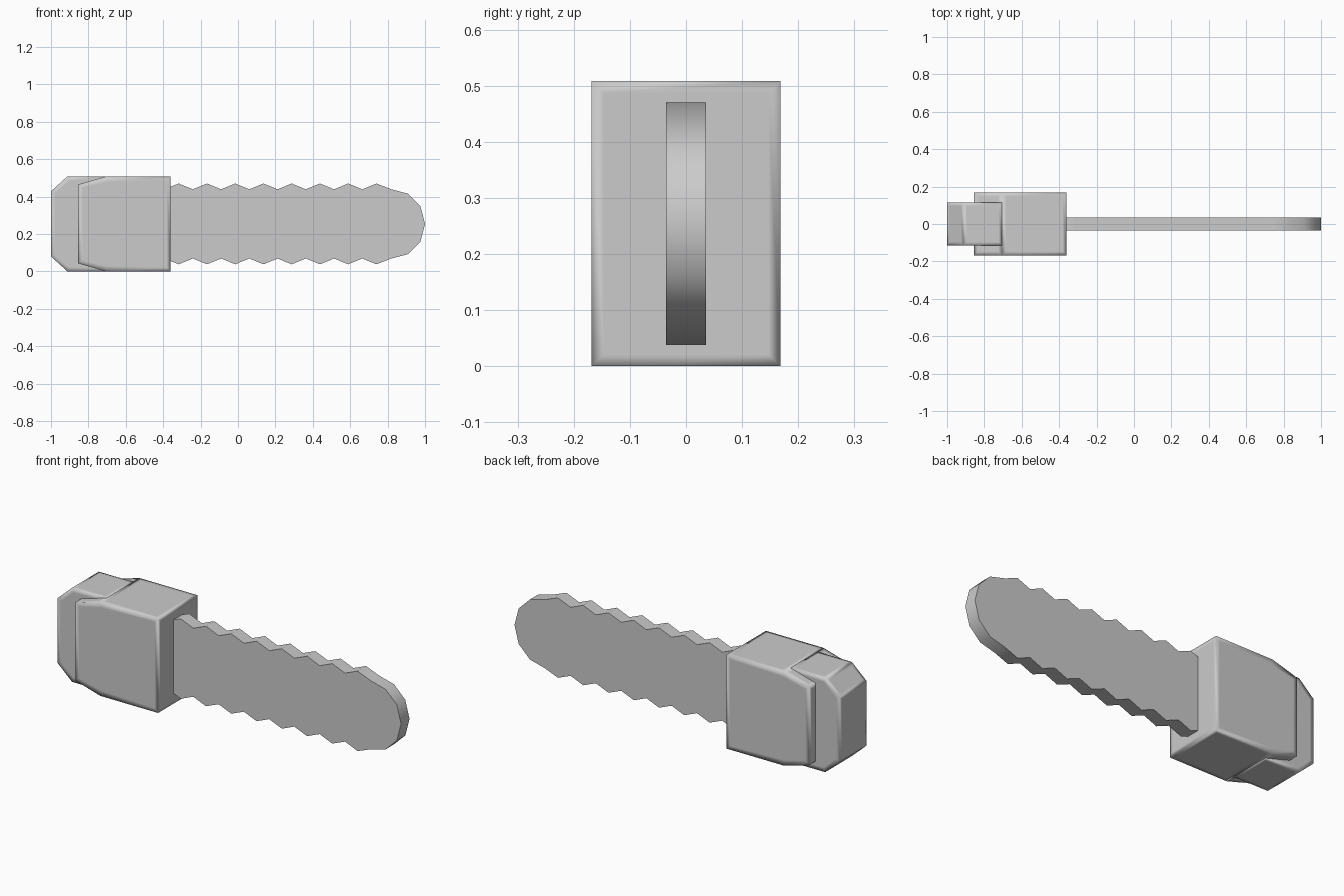
import bpy, bmesh, math

if "Cube" in bpy.data.objects:
    bpy.data.objects.remove(bpy.data.objects["Cube"])

MID = 0.254  # height of the long axis


def prism(name, upper, half_width, inset=0.0):
    """Mirror an upper x-z outline about MID and extrude it along y."""
    lower = [(x, 2 * MID - z) for x, z in reversed(upper) if abs(z - MID) > 1e-4]
    outline = upper + lower
    bm = bmesh.new()
    face = bm.faces.new([bm.verts.new((x, -half_width, z)) for x, z in outline])
    ext = bmesh.ops.extrude_face_region(bm, geom=[face], use_keep_orig=True)
    verts = [v for v in ext["geom"] if isinstance(v, bmesh.types.BMVert)]
    bmesh.ops.translate(bm, verts=verts, vec=(0, 2 * half_width, 0))
    bmesh.ops.recalc_face_normals(bm, faces=bm.faces[:])
    if inset:
        # supporting loops keep the smooth shading close to the edges
        bmesh.ops.inset_individual(bm, faces=bm.faces[:], thickness=inset)
    mesh = bpy.data.meshes.new(name)
    bm.to_mesh(mesh)
    bm.free()
    obj = bpy.data.objects.new(name, mesh)
    bpy.context.collection.objects.link(obj)
    bpy.context.view_layer.objects.active = obj
    bpy.ops.object.select_all(action='DESELECT')
    obj.select_set(True)
    if inset:
        bpy.ops.object.shade_smooth()
    else:
        bpy.ops.object.shade_smooth_by_angle(angle=math.radians(50))
    return obj


# Main body block, tapered slightly at the rear
prism("body", [(-0.855, 0.465), (-0.705, 0.508), (-0.36, 0.508)], 0.168, 0.03)

# Narrower rear grip with chamfered corners
prism("rear_grip", [(-1.0, 0.428), (-0.912, 0.508), (-0.705, 0.508)], 0.114, 0.025)

# Toothed blade: alternating peaks and valleys, then a rounded tip
top = [(-0.40, 0.443), (-0.36, 0.453)]
step = 0.151
for i in range(8):
    x = -0.317 + i * step
    top.append((x, 0.470))
    if i < 7:
        top.append((x + step / 2, 0.439))
top += [(0.82, 0.439), (0.908, 0.416), (0.975, 0.350), (1.0, MID)]
prism("blade", top, 0.036)
